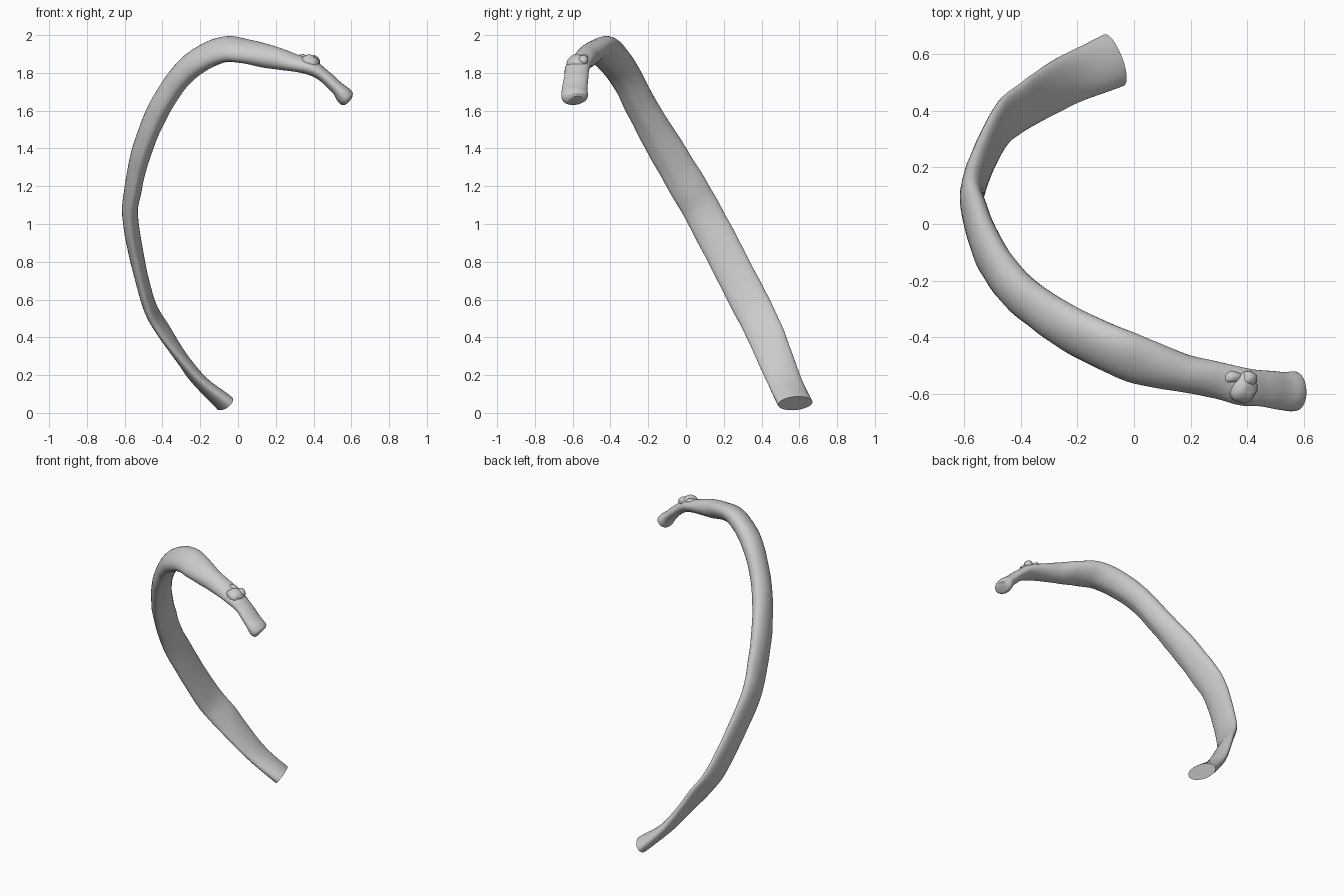
import bpy, bmesh, math
from mathutils import Vector, noise

if "Cube" in bpy.data.objects:
    bpy.data.objects.remove(bpy.data.objects["Cube"])

# Stations along the bone: centre x, y, z, half width, half thickness
KEYS = [
    (-.07, .577, .05, .097, .047),
    (-.23, .508, .20, .092, .036),
    (-.39, .415, .43, .098, .031),
    (-.48, .330, .60, .100, .033),
    (-.568, .123, 1.0, .099, .041),
    (-.553, .010, 1.2, .098, .045),
    (-.505, -.110, 1.4, .094, .052),
    (-.422, -.225, 1.6, .085, .057),
    (-.325, -.305, 1.755, .083, .060),
    (-.215, -.375, 1.86, .088, .062),
    (-.085, -.438, 1.92, .092, .060),
    (.03, -.485, 1.915, .090, .057),
    (.17, -.525, 1.884, .070, .058),
    (.30, -.552, 1.853, .066, .044),
    (.39, -.575, 1.828, .066, .041),
    (.455, -.58, 1.785, .063, .034),
    (.52, -.588, 1.725, .066, .035),
    (.556, -.59, 1.687, .070, .045),
    (.574, -.588, 1.664, .066, .044),
    (.584, -.586, 1.654, .045, .030),
]
SIDES, STEPS = 28, 6


def spline(i, t):
    """Smooth interpolation of every station value."""
    n = len(KEYS) - 1
    p = [KEYS[min(max(i + k, 0), n)] for k in (-1, 0, 1, 2)]
    return [.5 * (2 * b + (c - a) * t + (2 * a - 5 * b + 4 * c - d) * t * t
                  + (3 * b - a - 3 * c + d) * t ** 3) for a, b, c, d in zip(*p)]


def wide_axis(c):
    """Direction of the broad side: constant on the shaft, twisting at both ends."""
    low = min(max((.43 - c.z) / .38, 0), 1)
    neck = min(max((c.x - .17) / .28, 0), 1)
    return Vector((0, .87, .5)).lerp(Vector((-.3, .95, 0)), low).lerp(Vector((0, 1, .07)), neck)


def finish(name, bm, angle):
    bmesh.ops.recalc_face_normals(bm, faces=bm.faces)
    mesh = bpy.data.meshes.new(name)
    bm.to_mesh(mesh)
    bm.free()
    obj = bpy.data.objects.new(name, mesh)
    bpy.context.collection.objects.link(obj)
    bpy.ops.object.select_all(action='DESELECT')
    obj.select_set(True)
    bpy.context.view_layer.objects.active = obj
    bpy.ops.object.shade_smooth_by_angle(angle=math.radians(angle))
    return obj


# Rib shaft, neck and head: one flattened section swept along the curve
samples = [spline(i, s / STEPS) for i in range(len(KEYS) - 1) for s in range(STEPS)]
samples.append(list(KEYS[-1]))
bm = bmesh.new()
rings = []
for k, s in enumerate(samples):
    centre = Vector(s[:3])
    tangent = (Vector(samples[min(k + 1, len(samples) - 1)][:3])
               - Vector(samples[max(k - 1, 0)][:3])).normalized()
    wide = wide_axis(centre)
    wide = (wide - tangent * wide.dot(tangent)).normalized()
    out = tangent.cross(wide)
    along = k / len(samples)
    groove = .10 * math.sin(math.pi * (along - .15) / .5) if .15 < along < .65 else 0
    ring = []
    for j in range(SIDES):
        a = math.tau * j / SIDES
        # shallow groove along the inner lower edge
        dent = 1 - groove * math.exp(-((a - math.radians(222)) / .3) ** 2)
        p = centre + (wide * math.cos(a) * s[3] + out * math.sin(a) * s[4]) * dent
        p += (p - centre).normalized() * noise.noise(p * 9) * .003
        ring.append(bm.verts.new(p))
    rings.append(ring)
for r0, r1 in zip(rings, rings[1:]):
    for j in range(SIDES):
        n = (j + 1) % SIDES
        bm.faces.new((r0[j], r0[n], r1[n], r1[j]))
bm.faces.new(rings[0])
bm.faces.new(rings[-1])
finish("rib_shaft", bm, 40)


# Rough knobs on the neck
def knob(name, centre, size, tilt):
    bm = bmesh.new()
    bmesh.ops.create_icosphere(bm, subdivisions=3, radius=1)
    for v in bm.verts:
        v.co *= 1 + .18 * noise.noise(v.co * 1.6 + Vector(centre) * 7)
        v.co = Vector([v.co[i] * size[i] for i in range(3)])
    obj = finish(name, bm, 60)
    obj.location = centre
    obj.rotation_euler = (0, tilt, 0)


knob("tubercle", (.385, -.575, 1.852), (.052, .058, .042), .45)
knob("tubercle_crest", (.405, -.545, 1.866), (.03, .028, .026), .5)
knob("neck_ridge", (.345, -.54, 1.876), (.036, .022, .022), .2)
